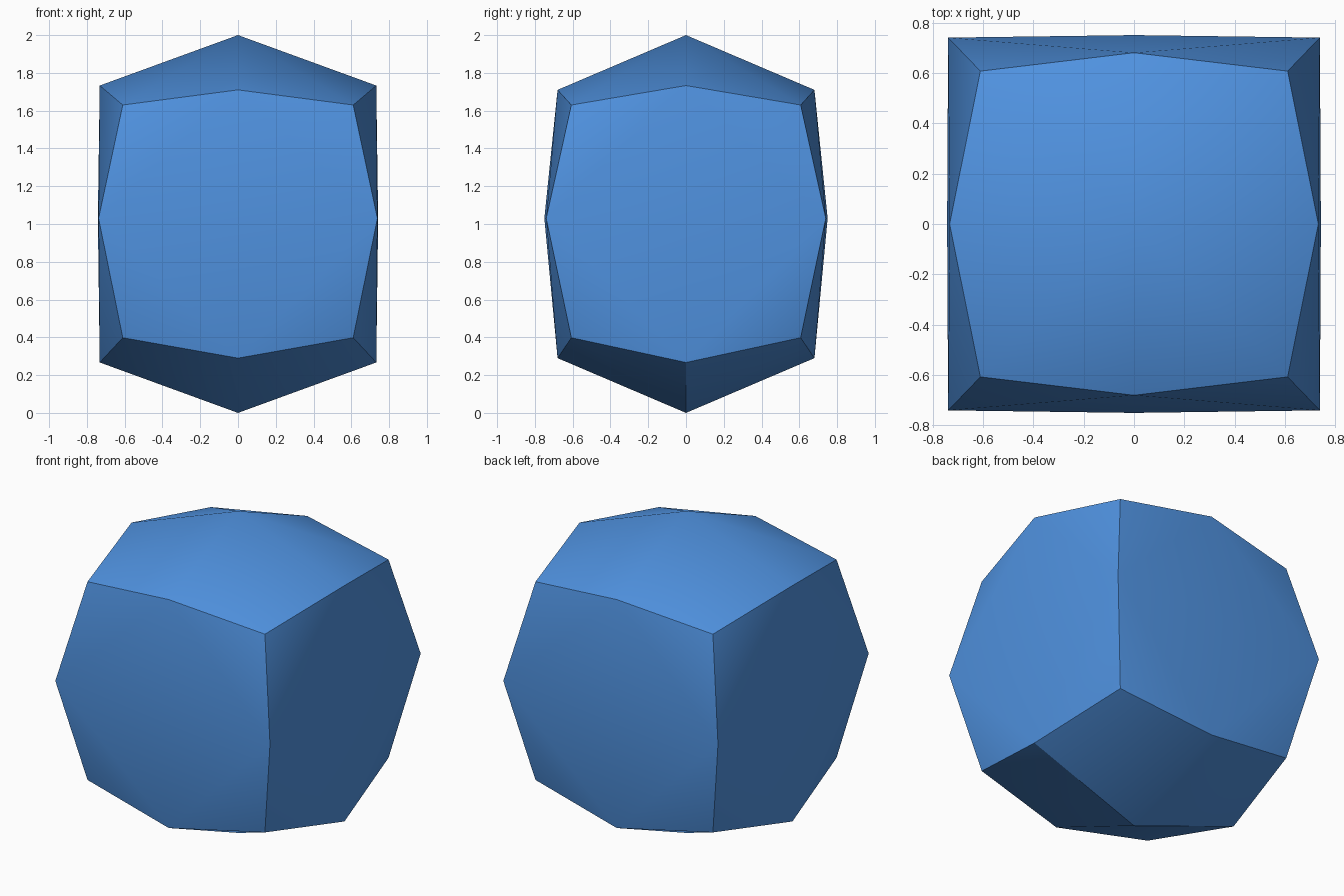
import bpy, bmesh
from math import radians
from itertools import product

if "Cube" in bpy.data.objects:
    bpy.data.objects.remove(bpy.data.objects["Cube"])

MID = 1.03   # height of the widest ring
S = (-1, 1)

# Points of a cube split once per side and rounded towards a ball
points = [(0, 0, 2.0), (0, 0, 0.0)]                                       # top and bottom peaks
points += [(0, 0.75 * s, MID) for s in S]                                 # front and back centres
points += [(0.742 * s, 0, MID) for s in S]                                # side centres
points += [(0.738 * a, 0.74 * b, MID) for a, b in product(S, S)]          # upright edges
points += [(0, 0.68 * a, 1.0 + 0.71 * b) for a, b in product(S, S)]       # front and back rims
points += [(0.732 * a, 0, 1.0 + 0.733 * b) for a, b in product(S, S)]     # side rims
points += [(0.61 * a, 0.607 * b, 1.014 + 0.616 * c) for a, b, c in product(S, S, S)]  # corners

# Skin the points into one faceted stone
bm = bmesh.new()
for p in points:
    bm.verts.new(p)
bmesh.ops.convex_hull(bm, input=bm.verts[:])
bmesh.ops.recalc_face_normals(bm, faces=bm.faces[:])
mesh = bpy.data.meshes.new("faceted_ball")
bm.to_mesh(mesh)
bm.free()
ball = bpy.data.objects.new("faceted_ball", mesh)
bpy.context.collection.objects.link(ball)

# Blue finish
blue = bpy.data.materials.new("blue")
blue.diffuse_color = (0.08, 0.29, 0.75, 1)
blue.use_nodes = True
blue.node_tree.nodes["Principled BSDF"].inputs["Base Color"].default_value = blue.diffuse_color
mesh.materials.append(blue)

# Soft within each facet, sharp between facets
bpy.context.view_layer.objects.active = ball
ball.select_set(True)
bpy.ops.object.shade_smooth_by_angle(angle=radians(30))
